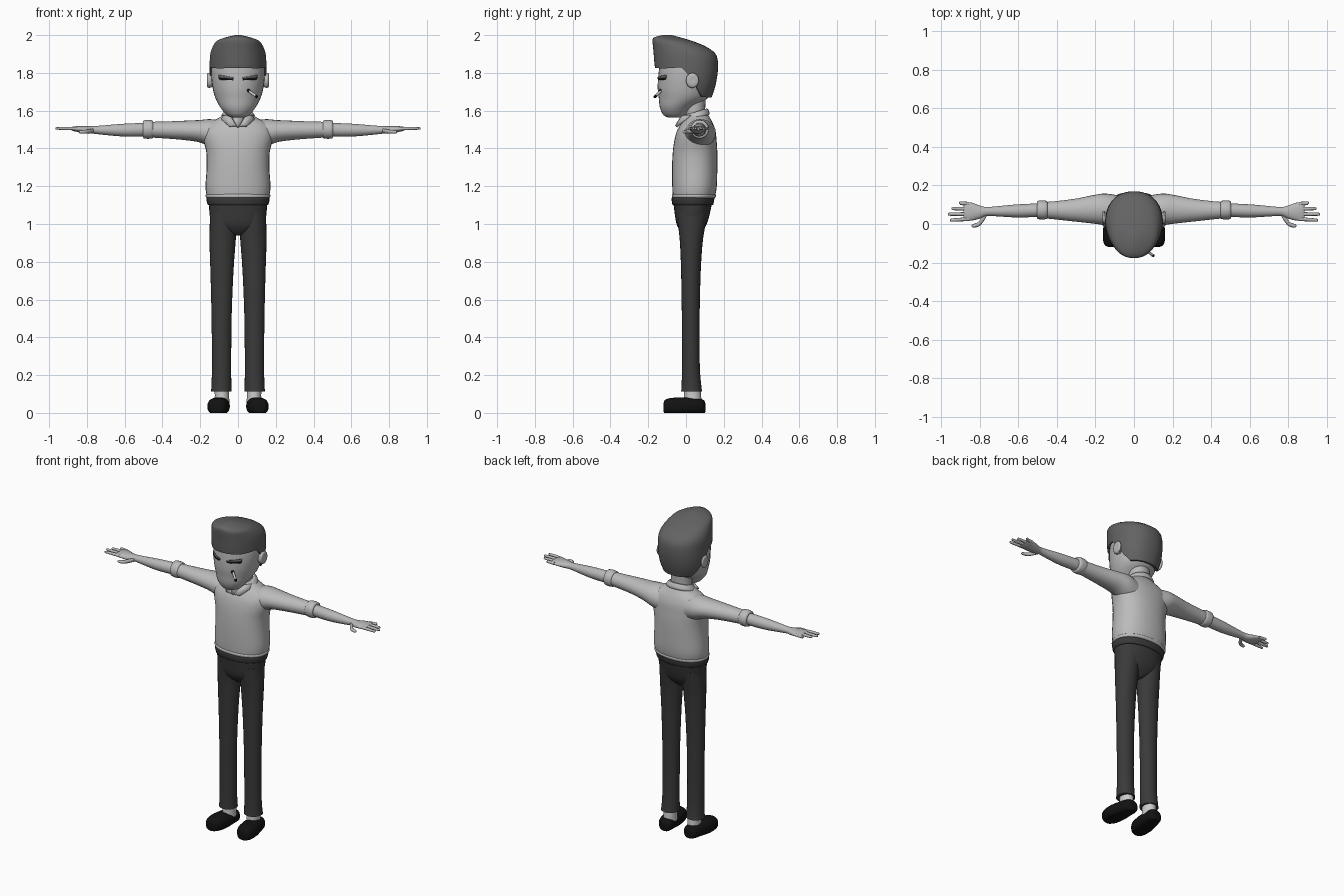
import bpy, bmesh, math
from mathutils import Vector


def material(name, v):
    m = bpy.data.materials.new(name)
    m.diffuse_color = (v, v, v, 1)
    return m


SKIN = material("skin grey", 0.48)
SHIRT = material("shirt grey", 0.50)
HAIR = material("hair grey", 0.125)
CLOTH = material("trouser grey", 0.042)
BLACK = material("black", 0.006)
SOCK = material("sock white", 0.6)


def finish(name, bm, mat, angle=50):
    bmesh.ops.remove_doubles(bm, verts=bm.verts, dist=0.0003)
    bmesh.ops.recalc_face_normals(bm, faces=bm.faces)
    me = bpy.data.meshes.new(name)
    bm.to_mesh(me)
    bm.free()
    me.materials.append(mat)
    ob = bpy.data.objects.new(name, me)
    bpy.context.collection.objects.link(ob)
    bpy.ops.object.select_all(action='DESELECT')
    ob.select_set(True)
    bpy.context.view_layer.objects.active = ob
    bpy.ops.object.shade_smooth_by_angle(angle=math.radians(angle))
    return ob


def smooth_rings(rings, sub):
    """Catmull-Rom interpolation between the given cross-sections."""
    out = []
    for i in range(len(rings) - 1):
        a, b, c, d = (rings[max(i - 1, 0)], rings[i], rings[i + 1],
                      rings[min(i + 2, len(rings) - 1)])
        for k in range(sub):
            t = k / sub
            out.append([q + 0.5 * t * (r - p + t * (2 * p - 5 * q + 4 * r - s + t * (3 * (q - r) + s - p)))
                        for p, q, r, s in zip(a, b, c, d)])
    return out + [list(rings[-1])]


def bridge(bm, loops, caps=True):
    n = len(loops[0])
    for a, b in zip(loops, loops[1:]):
        for j in range(n):
            bm.faces.new((a[j], a[(j + 1) % n], b[(j + 1) % n], b[j]))
    if caps:
        bm.faces.new(loops[0])
        bm.faces.new(loops[-1])


def superellipse(j, n, e):
    a = 2 * math.pi * j / n
    c, s = math.cos(a), math.sin(a)
    return (math.copysign(abs(c) ** (2 / e), c), math.copysign(abs(s) ** (2 / e), s))


def loft(name, axis, rings, mat, n=24, e=2.0, sub=3, side=1, floor=None, tilt=0):
    """rings: (position along axis, centre u, centre v, radius u, radius v)."""
    bm = bmesh.new()
    loops = []
    for p, cu, cv, ru, rv in smooth_rings(rings, sub):
        loop = []
        for j in range(n):
            c, s = superellipse(j, n, e)
            u, v = cu + abs(ru) * c, cv + abs(rv) * s
            co = {'x': (p, u, v), 'y': (u, p, v), 'z': (u, v, p + tilt * (v - cv))}[axis]
            z = co[2] if floor is None else max(co[2], floor)
            loop.append(bm.verts.new((side * co[0], co[1], z)))
        loops.append(loop)
    bridge(bm, loops)
    return finish(name, bm, mat)


def rod(name, p, q, r, mat):
    p, q = Vector(p), Vector(q)
    bm = bmesh.new()
    bmesh.ops.create_cone(bm, cap_ends=True, segments=10, radius1=r, radius2=r, depth=(q - p).length)
    m = (q - p).to_track_quat('Z', 'Y').to_matrix().to_4x4()
    m.translation = (p + q) / 2
    bm.transform(m)
    return finish(name, bm, mat)


def plate(name, pts, mat, thick=0.006):
    bm = bmesh.new()
    bm.faces.new([bm.verts.new(p) for p in pts])
    ob = finish(name, bm, mat)
    ob.modifiers.new("thickness", 'SOLIDIFY').thickness = thick
    return ob


# Torso, hem, hips and waistband
loft("shirt_body", 'z', [
    (1.135, 0, .040, .160, .108), (1.15, 0, .042, .166, .112), (1.20, 0, .045, .172, .118),
    (1.30, 0, .046, .166, .120), (1.38, 0, .048, .168, .118), (1.44, 0, .050, .182, .112),
    (1.49, 0, .054, .185, .103), (1.53, 0, .058, .160, .086), (1.56, 0, .058, .105, .070),
    (1.585, 0, .055, .070, .058)], SHIRT, n=32, e=2.25)
loft("shirt_hem", 'z', [(1.137, 0, .041, .160, .108), (1.141, 0, .041, .169, .115),
                        (1.153, 0, .042, .171, .117), (1.158, 0, .042, .165, .112)], SHIRT, n=32, e=2.25)
loft("hips", 'z', [(.94, 0, .028, .025, .035), (.965, 0, .028, .085, .060), (1.0, 0, .030, .138, .080),
                   (1.05, 0, .033, .150, .092), (1.12, 0, .036, .156, .104)], CLOTH, n=28, e=2.2)
loft("waistband", 'z', [(1.10, 0, .036, .153, .102), (1.105, 0, .036, .162, .109),
                        (1.137, 0, .037, .168, .113), (1.142, 0, .037, .160, .106)], CLOTH, n=28, e=2.2)

# Neck, open collar and head
loft("neck", 'z', [(1.50, 0, .045, .068, .058), (1.58, 0, .045, .064, .056),
                   (1.70, 0, .045, .064, .06)], SKIN)
loft("collar_band", 'z', [(1.556, 0, .052, .088, .070), (1.566, 0, .052, .092, .073),
                          (1.583, 0, .052, .083, .067), (1.594, 0, .052, .074, .061)], SHIRT, tilt=.3)
plate("open_neck", [(-.036, -.020, 1.575), (.036, -.020, 1.575), (.004, -.053, 1.515),
                    (-.004, -.053, 1.515)], SKIN, .008)
loft("head", 'z', [
    (1.563, 0, -.055, .030, .035), (1.575, 0, -.056, .058, .062), (1.615, 0, -.050, .092, .088),
    (1.665, 0, -.015, .119, .129), (1.72, 0, -.005, .134, .145), (1.80, 0, .0025, .142, .1475),
    (1.87, 0, .010, .130, .140), (1.93, 0, .010, .07, .07)], SKIN, n=32)


# Swept-up hair with a hairline that drops behind the ears
def hairline(y):
    knots = [(-.2, 1.83), (-.13, 1.823), (-.01, 1.83), (.012, 1.775), (.045, 1.745), (.075, 1.705),
             (.11, 1.672), (.2, 1.668)]
    for (a, za), (b, zb) in zip(knots, knots[1:]):
        if y <= b:
            return za + (zb - za) * (y - a) / (b - a)
    return knots[-1][1]


# z, front y, back y, half width
HAIR_SHAPE = smooth_rings([(1.66, -.14, .132, .122), (1.72, -.145, .153, .141), (1.78, -.155, .165, .149),
                           (1.84, -.166, .170, .150), (1.90, -.171, .158, .147), (1.94, -.175, .105, .133),
                           (1.97, -.177, .03, .112), (1.988, -.170, -.03, .065),
                           (2.0, -.125, -.075, .015)], 4)


def hair_point(z, j, n, scale=1):
    for a, b in zip(HAIR_SHAPE, HAIR_SHAPE[1:]):
        if z <= b[0]:
            break
    t = min(max((z - a[0]) / (b[0] - a[0]), 0), 1)
    _, f, k, w = [p + (q - p) * t for p, q in zip(a, b)]
    c, s = superellipse(j, n, 2.25)
    # narrower towards the front
    taper = 1 - .12 * max(0, -s)
    return Vector((w * c * taper * scale, (f + k) / 2 + (k - f) / 2 * s * scale, z))


bm = bmesh.new()
N, loops = 48, []
edges = [hairline(hair_point(1.84, j, N).y) for j in range(N)]
loops.append([bm.verts.new(hair_point(edges[j] + .004, j, N, .86)) for j in range(N)])
for i in range(7):
    loops.append([bm.verts.new(hair_point(edges[j] + (1.85 - edges[j]) * i / 6, j, N)) for j in range(N)])
for z in (1.87, 1.89, 1.91, 1.93, 1.945, 1.96, 1.97, 1.98, 1.988, 1.995, 2.0):
    loops.append([bm.verts.new(hair_point(z, j, N)) for j in range(N)])
bridge(bm, loops, caps=False)
bm.faces.new(loops[-1])
finish("hair", bm, HAIR, 40)


# Curved strip that hugs the face
def face_strip(name, side, x0, x1, low, high, mat, lift):
    bm = bmesh.new()
    rows = []
    for i in range(9):
        t = i / 8
        x = x0 + (x1 - x0) * t
        y = -lift - .149 * math.sqrt(1 - (x / .143) ** 2)
        rows.append([bm.verts.new((side * x, y, a + (b - a) * t)) for a, b in (low, high)])
    for a, b in zip(rows, rows[1:]):
        bm.faces.new((a[0], b[0], b[1], a[1]))
    finish(name, bm, mat).modifiers.new("thickness", 'SOLIDIFY').thickness = .005


# Cigarette in the corner of the mouth
rod("cigarette", (.052, -.128, 1.708), (.094, -.160, 1.678), .007, SOCK)
rod("cigarette_tip", (.094, -.160, 1.678), (.102, -.166, 1.672), .0075, BLACK)
rod("mouth_corner", (.050, -.130, 1.711), (.060, -.136, 1.703), .009, BLACK)

for s, tag in ((1, "left"), (-1, "right")):
    # Brows, closed eyes and ears
    face_strip(tag + "_brow", s, .024, .104, (1.768, 1.772), (1.776, 1.790), HAIR, .004)
    face_strip(tag + "_eye", s, .028, .100, (1.761, 1.764), (1.768, 1.772), BLACK, .003)
    loft(tag + "_ear", 'x', [(.125, .025, 1.755, .015, .022), (.143, .028, 1.757, .026, .034),
                             (.156, .034, 1.760, .034, .040), (.164, .036, 1.762, .026, .030),
                             (.164, .036, 1.762, .006, .008)], SKIN, n=16, sub=2, side=s)
    # Collar flaps
    plate(tag + "_collar_flap", [(s * .080, .020, 1.578), (s * .088, -.008, 1.555), (s * .048, -.052, 1.520),
                                 (s * .010, -.058, 1.522), (s * .040, -.025, 1.575)], SHIRT, .01)
    # Sleeve and rolled cuff
    loft(tag + "_sleeve", 'x', [(.09, .070, 1.470, .080, .078), (.15, .076, 1.483, .082, .072),
                                (.21, .076, 1.492, .074, .058), (.30, .072, 1.496, .060, .050),
                                (.40, .071, 1.498, .048, .044), (.48, .072, 1.500, .041, .041)],
         SHIRT, side=s)
    loft(tag + "_cuff", 'x', [(.450, .073, 1.501, .040, .040), (.453, .073, 1.501, .047, .047),
                              (.476, .073, 1.501, .049, .050), (.500, .073, 1.501, .047, .047),
                              (.504, .073, 1.501, .036, .036)], SHIRT, sub=2, side=s)
    # Forearm running into the palm
    loft(tag + "_forearm_and_palm", 'x', [(.47, .073, 1.500, .035, .036), (.60, .068, 1.497, .034, .034),
                                          (.70, .066, 1.497, .027, .026), (.765, .065, 1.498, .023, .020),
                                          (.80, .062, 1.498, .034, .020), (.84, .064, 1.502, .046, .017),
                                          (.875, .065, 1.504, .048, .011), (.885, .065, 1.504, .044, .006)],
         SKIN, side=s)
    # Fingers and thumb
    for i, (y0, y1, tip) in enumerate(((.105, .110, .908), (.079, .080, .948),
                                       (.052, .051, .966), (.026, .020, .956))):
        loft(f"{tag}_finger_{i + 1}", 'x', [(.855, y0, 1.504, .010, .009), (.90, (y0 + y1) / 2, 1.506, .0095, .009),
                                            (tip - .008, y1, 1.506, .008, .007), (tip, y1, 1.506, .003, .003)],
             SKIN, n=10, sub=2, side=s)
    loft(tag + "_thumb", 'x', [(.765, .050, 1.494, .012, .012), (.79, .018, 1.490, .017, .012),
                               (.81, -.003, 1.488, .012, .010), (.835, -.009, 1.487, .009, .008),
                               (.843, -.009, 1.487, .003, .003)], SKIN, n=10, side=s)
    # Trouser leg
    loft(tag + "_trouser_leg", 'z', [(.112, .089, .030, .055, .056), (.135, .088, .029, .053, .053),
                                     (.25, .087, .026, .051, .047), (.50, .087, .025, .053, .047),
                                     (.75, .085, .026, .061, .052), (.90, .082, .028, .069, .060),
                                     (.98, .079, .030, .071, .070), (1.06, .076, .033, .072, .080)],
         CLOTH, side=s)
    # Sock and shoe
    loft(tag + "_sock", 'z', [(.05, .085, .035, .040, .048), (.09, .085, .035, .038, .045),
                              (.14, .086, .033, .038, .043)], SOCK, side=s)
    loft(tag + "_shoe", 'y', [(-.119, .112, .028, .018, .020), (-.112, .111, .032, .038, .036),
                              (-.085, .108, .034, .052, .044), (-.03, .103, .034, .058, .048),
                              (.03, .096, .036, .053, .044), (.08, .090, .034, .045, .040),
                              (.097, .088, .030, .032, .034), (.103, .088, .028, .015, .020)],
         BLACK, e=2.4, side=s, floor=0)
